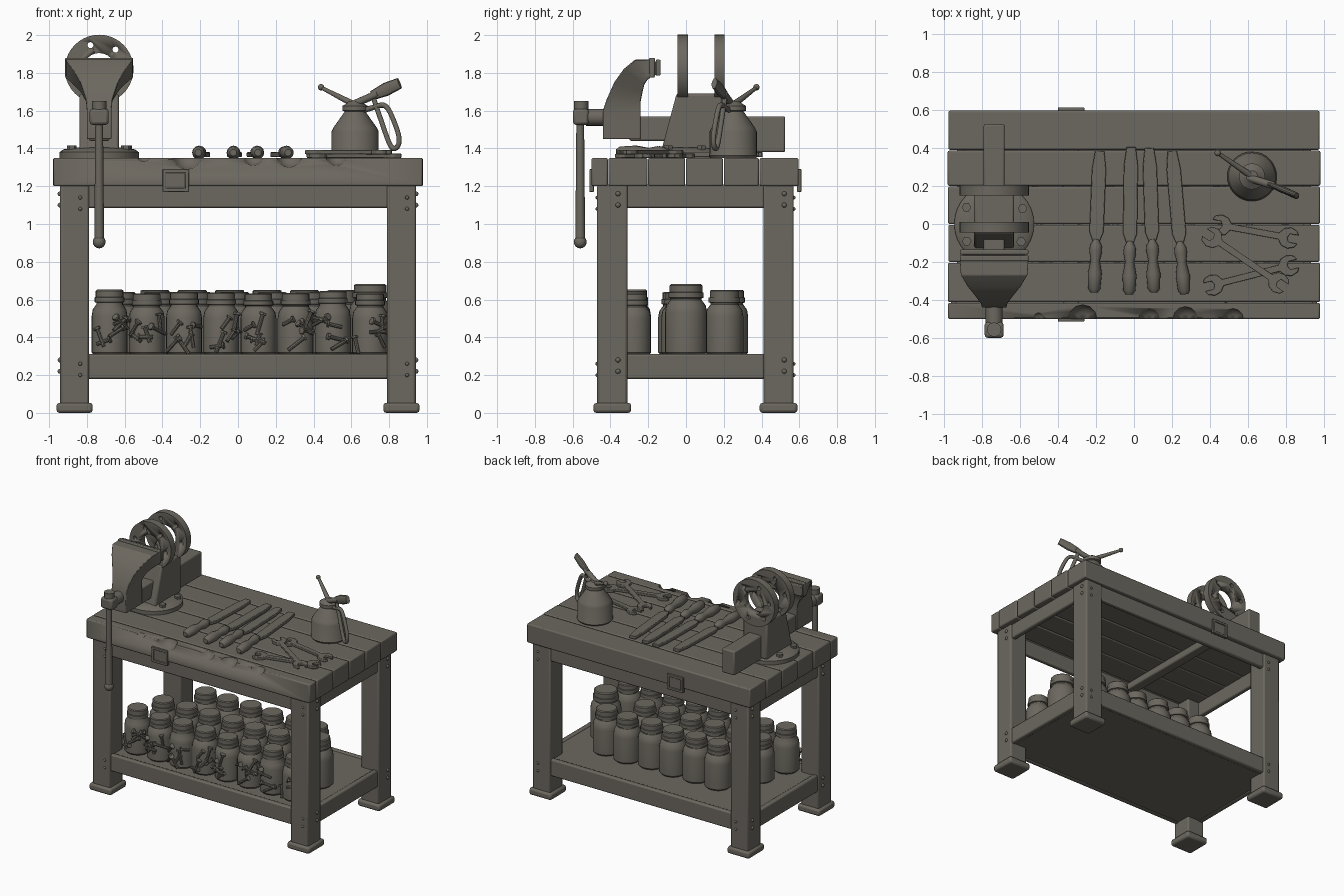
import bpy, bmesh, math, random
from mathutils import Vector, Matrix

random.seed(4)
if "Cube" in bpy.data.objects:
    bpy.data.objects.remove(bpy.data.objects["Cube"])

mat = bpy.data.materials.new("worn grey brown")
mat.use_nodes = True
COLOUR = (0.15, 0.138, 0.115, 1)
mat.diffuse_color = COLOUR
mat.node_tree.nodes["Principled BSDF"].inputs["Base Color"].default_value = COLOUR
TOP = 1.35
VX = -0.735  # vise centre line


def finish(name, bm, bevel=0.0, smooth=True):
    bmesh.ops.recalc_face_normals(bm, faces=bm.faces)
    me = bpy.data.meshes.new(name)
    bm.to_mesh(me)
    bm.free()
    me.materials.append(mat)
    ob = bpy.data.objects.new(name, me)
    bpy.context.collection.objects.link(ob)
    bpy.ops.object.select_all(action='DESELECT')
    ob.select_set(True)
    bpy.context.view_layer.objects.active = ob
    if smooth:
        bpy.ops.object.shade_smooth_by_angle(angle=math.radians(35))
    if bevel:
        m = ob.modifiers.new("bevel", 'BEVEL')
        m.width, m.segments, m.limit_method = bevel, 2, 'ANGLE'
    return ob


def box(name, x, y, z, bevel=0.01):
    bm = bmesh.new()
    size = Vector((x[1] - x[0], y[1] - y[0], z[1] - z[0]))
    mid = Vector((x[0] + x[1], y[0] + y[1], z[0] + z[1])) / 2
    bmesh.ops.create_cube(bm, size=1, matrix=Matrix.Translation(mid) @ Matrix.Diagonal(size.to_4d()))
    return finish(name, bm, bevel)


def lathe(name, profile, place, sides=24):
    """Spin (radius, height) pairs around z, then move into place."""
    bm = bmesh.new()
    rings = [[bm.verts.new((r * math.cos(a), r * math.sin(a), h))
              for a in (math.tau * i / sides for i in range(sides))] for r, h in profile]
    skin(bm, rings)
    bm.transform(place)
    return finish(name, bm)


def skin(bm, rings):
    n = len(rings[0])
    for a, b in zip(rings, rings[1:]):
        for i in range(n):
            bm.faces.new((a[i], a[(i + 1) % n], b[(i + 1) % n], b[i]))
    bm.faces.new(rings[0][::-1])
    bm.faces.new(rings[-1])


def along(a, b):
    d = Vector(b) - Vector(a)
    return Matrix.Translation(a) @ d.to_track_quat('Z', 'Y').to_matrix().to_4x4(), d.length


def rod(name, a, b, r1, r2=None, sides=12):
    place, length = along(a, b)
    return lathe(name, [(r1, 0), (r2 or r1, length)], place, sides)


def ball(name, at, r, squash=1):
    bm = bmesh.new()
    bmesh.ops.create_uvsphere(bm, u_segments=12, v_segments=8, radius=r,
                              matrix=Matrix.Translation(at) @ Matrix.Diagonal((1, 1, squash, 1)))
    return finish(name, bm)


def plate(name, outline, thick, place, bevel=0.004):
    bm = bmesh.new()
    f = bm.faces.new([bm.verts.new((x, y, 0)) for x, y in outline])
    up = bmesh.ops.extrude_face_region(bm, geom=[f])["geom"]
    bmesh.ops.translate(bm, vec=(0, 0, thick), verts=[v for v in up if isinstance(v, bmesh.types.BMVert)])
    bm.transform(place)
    return finish(name, bm, bevel)


def cut(ob, cutters):
    for c in cutters:
        m = ob.modifiers.new("cut", 'BOOLEAN')
        m.operation, m.object, m.solver = 'DIFFERENCE', c, 'EXACT'
    dg = bpy.context.evaluated_depsgraph_get()
    ob.data = bpy.data.meshes.new_from_object(ob.evaluated_get(dg))
    ob.modifiers.clear()
    for c in cutters:
        bpy.data.objects.remove(c)


# Table top: long planks with worn front and end edges
edges = [-0.5, -0.41, -0.2, 0.0, 0.2, 0.39, 0.6]
for i, (a, b) in enumerate(zip(edges, edges[1:])):
    trim = random.uniform(0, 0.012)
    p = box(f"top_plank_{i + 1}", (-0.98 + trim, 0.98 - trim), (a, b - 0.004), (1.2, TOP), 0.009)
    if i == 0:
        chips = [ball("chip", (x, -0.5, TOP + 0.02), r) for x, r in
                 ((-0.5, 0.04), (-0.27, 0.08), (0.08, 0.06), (0.27, 0.07), (0.52, 0.06))]
        cut(p, chips)

# Legs, feet and bolts
for sx in (-1, 1):
    for fy, y in (("front", -0.39), ("back", 0.49)):
        side = "left" if sx > 0 else "right"
        x = sx * 0.865
        box(f"{fy}_{side}_leg", (x - 0.077, x + 0.077), (y - 0.08, y + 0.08), (0.04, 1.21), 0.012)
        box(f"{fy}_{side}_foot", (x - 0.096, x + 0.096), (y - 0.1, y + 0.1), (0, 0.053), 0.015)
        out = -0.08 if y < 0 else 0.08
        for z in (0.22, 0.28, 1.1, 1.16):
            ball("leg_bolt", (sx * 0.942, y + 0.03, z), 0.013)
            ball("leg_bolt", (x + 0.03, y + out, z - 0.02), 0.01)

# Aprons, cross bar and shelf
for name, y in (("front", -0.44), ("back", 0.54)):
    box(name + "_apron", (-0.8, 0.8), (y - 0.02, y + 0.02), (1.085, 1.21))
    box(name + "_shelf_rail", (-0.8, 0.8), (y - 0.02, y + 0.02), (0.18, 0.312))
    # Square bracket in the rim
    s = -1 if y < 0 else 1
    yo = (0.5 if s < 0 else 0.6) * s
    for nm, x, z in (("side", (-0.4, -0.38), (1.17, 1.29)), ("side", (-0.28, -0.26), (1.17, 1.29)),
                     ("rim", (-0.4, -0.26), (1.27, 1.29)), ("rim", (-0.4, -0.26), (1.17, 1.19))):
        box("bracket_" + nm, x, (yo - 0.012, yo + 0.012), z, 0.004)
    box("bracket_face", (-0.39, -0.27), (yo - 0.004, yo + 0.004), (1.18, 1.28), 0)
for sx in (-1, 1):
    x = sx * 0.91
    box("side_apron", (x - 0.02, x + 0.02), (-0.32, 0.42), (1.085, 1.21))
    box("side_shelf_rail", (x - 0.02, x + 0.02), (-0.32, 0.42), (0.18, 0.312))
box("cross_bar", (-0.37, -0.29), (-0.44, 0.54), (1.14, 1.2))
box("shelf", (-0.9, 0.9), (-0.43, 0.53), (0.185, 0.305), 0)

# Jars in three rows, the front row cluttered with hardware
JAR = ((0.085, 0), (0.1, 0.015), (0.1, 0.2), (0.094, 0.235), (0.074, 0.262), (0.074, 0.27),
       (0.083, 0.273), (0.083, 0.297), (0.077, 0.299), (0.077, 0.331), (0.07, 0.337))


def jar(x, y, h=1.0, w=1.0):
    lathe("jar", JAR, Matrix.Translation((x, y, 0.304)) @ Matrix.Diagonal((w, w, h, 1)))


for i in range(8):
    x = -0.68 + 0.197 * i
    jar(x, -0.28, random.uniform(0.97, 1.04), 0.95)
    for k in range(6):
        a = random.uniform(-2.4, -0.7)
        c = Vector((x + 0.1 * math.cos(a), -0.28 + 0.1 * math.sin(a), random.uniform(0.35, 0.5)))
        t = random.uniform(0, math.pi)
        d = Vector((-math.sin(a) * math.cos(t), math.cos(a) * math.cos(t), math.sin(t))) * random.uniform(0.03, 0.055)
        rod("loose_screw", c - d, c + d, 0.01, sides=8)
        rod("screw_head", c + d, c + d * 1.25, 0.02, sides=6)
for i in range(6):
    jar(-0.44 + 0.198 * i, 0.22 + random.uniform(-0.02, 0.01), 1.03)
    jar(-0.62 + 0.2 * i, -0.04 + random.uniform(-0.01, 0.02))
jar(0.7, 0.0, 1.12, 1.12)

# Vise: swivel base, body, slide and flanges
lathe("vise_base", [(0.21, 0), (0.21, 0.03), (0.19, 0.045), (0.13, 0.055)], Matrix.Translation((VX, 0, TOP)), 32)
for a in (0.5, 2.6, 3.7, 5.7):
    rod("base_bolt", (VX + 0.17 * math.cos(a), 0.17 * math.sin(a), TOP),
        (VX + 0.17 * math.cos(a), 0.17 * math.sin(a), TOP + 0.065), 0.025, sides=6)
SIDE = Matrix(((0, 0, 1, 0), (1, 0, 0, 0), (0, 1, 0, 0), (0, 0, 0, 1)))
plate("vise_body", [(-0.13, 1.39), (0.19, 1.39), (0.19, 1.69), (-0.05, 1.69)], 0.21,
      Matrix.Translation((VX - 0.105, 0, 0)) @ SIDE, 0.012)
box("vise_slide", (VX - 0.055, VX + 0.055), (-0.3, 0.1), (1.44, 1.57))
box("vise_slide_end", (VX - 0.055, VX + 0.055), (0.1, 0.525), (1.38, 1.57))
for y in (-0.045, 0.15):
    flange = rod("vise_flange", (VX, y, 1.82), (VX, y + 0.055, 1.82), 0.182, sides=40)
    holes = [rod("hole", (VX, y - 0.05, 1.82), (VX, y + 0.1, 1.82), 0.085, sides=24)]
    for k in range(6):
        a = math.tau * k / 6 + math.pi / 6 + 0.35
        hx, hz = VX + 0.135 * math.cos(a), 1.82 + 0.135 * math.sin(a)
        holes.append(rod("hole", (hx, y - 0.05, hz), (hx, y + 0.1, hz), 0.016))
    cut(flange, holes)

# Vise moving jaw: curved arm flaring to the head (outer y, z, inner y, z, half width)
bm = bmesh.new()
arm = ((-0.44, 1.45, -0.24, 1.45, .065), (-0.44, 1.6, -0.24, 1.6, .065), (-0.42, 1.66, -0.24, 1.65, .07),
       (-0.38, 1.75, -0.23, 1.70, .10), (-0.33, 1.82, -0.22, 1.74, .14), (-0.27, 1.87, -0.2, 1.77, .175),
       (-0.19, 1.87, -0.19, 1.77, .18))
skin(bm, [[bm.verts.new((VX + s * w, y, z)) for s, y, z in
           ((-1, yo, zo), (1, yo, zo), (1, yi, zi), (-1, yi, zi))] for yo, zo, yi, zi, w in arm])
finish("vise_jaw", bm, 0.008)
box("jaw_plate", (VX - 0.18, VX + 0.18), (-0.195, -0.165), (1.775, 1.88), 0.006)
box("jaw_grip", (VX - 0.18, VX + 0.18), (-0.16, -0.135), (1.785, 1.87), 0.006)
box("jaw_grip_core", (VX - 0.16, VX + 0.16), (-0.17, -0.15), (1.79, 1.86), 0)
rod("vise_screw", (VX, -0.53, 1.565), (VX, -0.43, 1.565), 0.045, sides=20)
box("screw_head_block", (VX - 0.05, VX + 0.05), (-0.598, -0.515), (1.525, 1.61), 0.015)
rod("handle_cap", (VX, -0.555, 1.6), (VX, -0.555, 1.65), 0.038, sides=12)
rod("vise_handle", (VX, -0.56, 0.91), (VX, -0.56, 1.6), 0.026, 0.02)
ball("handle_knob", (VX, -0.56, 0.905), 0.034)

# Files with turned handles
HANDLE = ((0.018, 0), (0.032, 0.02), (0.037, 0.1), (0.024, 0.17), (0.034, 0.22), (0.03, 0.25), (0.012, 0.28))
for a, b in (((-0.21, -0.36), (-0.18, 0.385)), ((-0.025, -0.37), (-0.015, 0.405)),
             ((0.105, -0.36), (0.08, 0.4)), ((0.265, -0.37), (0.2, 0.385))):
    place, length = along((*a, TOP + 0.028), (*b, TOP + 0.028))
    lathe("file_handle", HANDLE, place, 12)
    ang = math.atan2(b[1] - a[1], b[0] - a[0])
    flat = Matrix.Translation((*a, TOP + 0.005)) @ Matrix.Rotation(ang, 4, 'Z')
    plate("file_blade", [(0.26, -0.015), (0.32, -0.037), (length - 0.1, -0.037), (length, -0.024),
                         (length, 0.024), (length - 0.1, 0.037), (0.32, 0.037), (0.26, 0.015)], 0.025, flat)

# Open ended wrenches, crossed in a pile
HALF = ((0.09, 0.017), (0.07, 0.045), (0.035, 0.056), (0, 0.044), (-0.012, 0.022), (0.035, 0.022), (0.045, 0))
for a, b, z in (((0.42, 0.0), (0.85, -0.08), 0), ((0.38, -0.05), (0.79, -0.33), 0.019), ((0.38, -0.33), (0.85, -0.21), 0)):
    place, _ = along((0, 0, 0), (0, 0, 1))
    length = math.dist(a, b)
    end = list(HALF) + [(x, -y) for x, y in HALF[-2::-1]]
    far = [(length - x, -y) for x, y in end]
    flat = Matrix.Translation((*a, TOP + z)) @ Matrix.Rotation(math.atan2(b[1] - a[1], b[0] - a[0]), 4, 'Z')
    plate("wrench", end + far, 0.022, flat)

# Oil can with spout, thumb lever and grip loop
OIL = Vector((0.62, 0.25, TOP))
lathe("oil_can", [(0.122, 0), (0.13, 0.012), (0.125, 0.02), (0.125, 0.14), (0.115, 0.16), (0.055, 0.245),
                  (0.068, 0.25), (0.068, 0.275), (0.05, 0.285), (0.03, 0.3)], Matrix.Translation(OIL), 32)
rod("oil_spout", OIL + Vector((0, 0, 0.28)), (0.445, 0.37, 1.72), 0.018, 0.01)
ball("spout_tip", (0.44, 0.373, 1.724), 0.017)
rod("lever_arm", (0.58, 0.25, 1.62), (0.74, 0.2, 1.69), 0.02)
place, length = along((0.71, 0.21, 1.68), (0.855, 0.15, 1.745))
lathe("thumb_lever", [(0.025, 0), (0.036, length * 0.5), (0.03, length)], place @ Matrix.Diagonal((0.5, 1, 1, 1)), 12)
cu = bpy.data.curves.new("grip_loop", 'CURVE')
cu.dimensions, cu.bevel_depth, cu.bevel_resolution = '3D', 0.014, 2
sp = cu.splines.new('NURBS')
loop = ((0.66, 1.6), (0.73, 1.62), (0.78, 1.65), (0.82, 1.56), (0.87, 1.43), (0.82, 1.38), (0.79, 1.45), (0.74, 1.6), (0.72, 1.66))
sp.points.add(len(loop) - 1)
for p, (x, z) in zip(sp.points, loop):
    p.co = (x, 0.25 - (x - 0.62) * 0.45, z, 1)
sp.use_endpoint_u = True
cu.materials.append(mat)
bpy.context.collection.objects.link(bpy.data.objects.new("grip_loop", cu))
